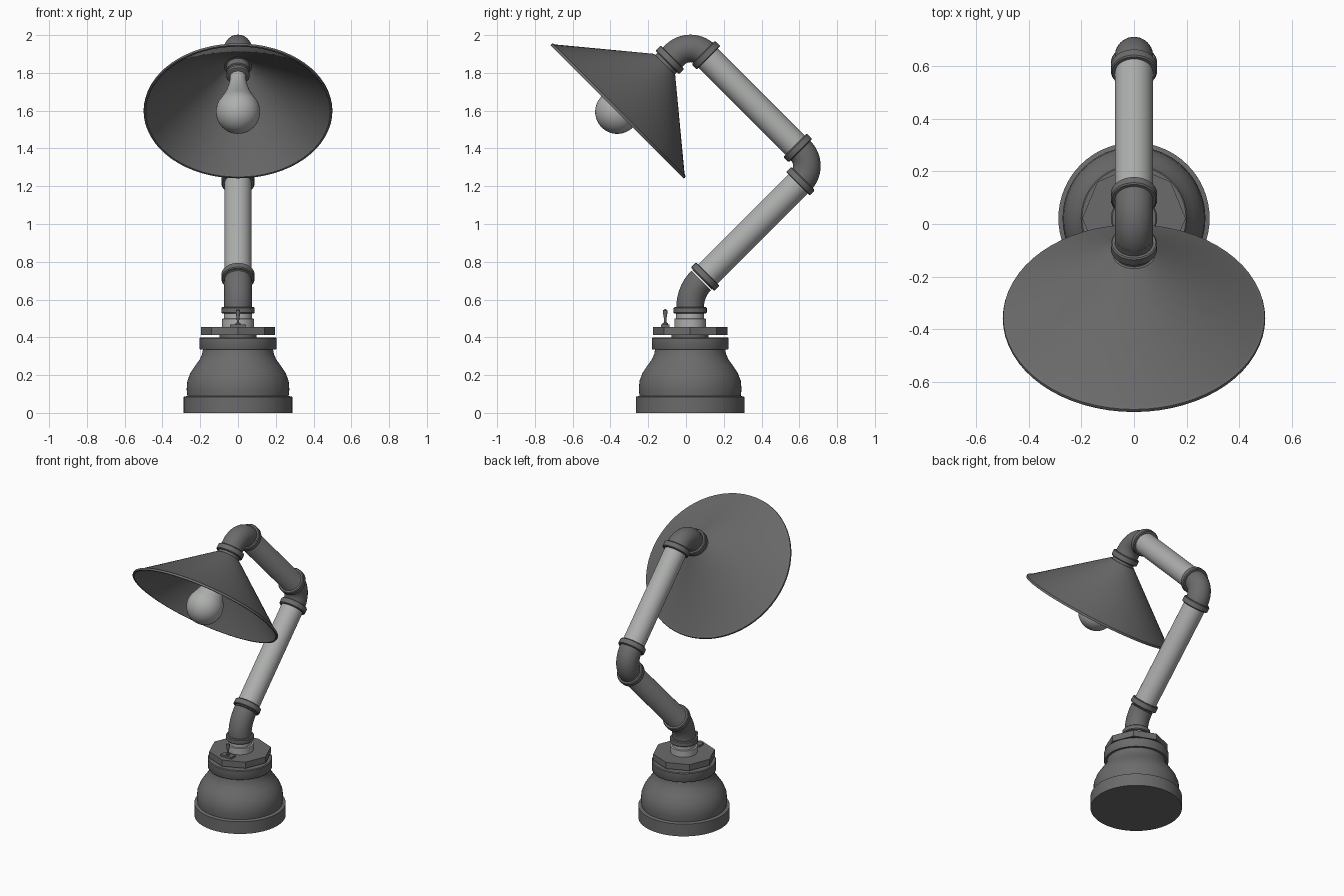
import bpy, bmesh, math
from mathutils import Vector

if "Cube" in bpy.data.objects:
    bpy.data.objects.remove(bpy.data.objects["Cube"])

def material(name, rgb):
    m = bpy.data.materials.new(name)
    m.diffuse_color = (*rgb, 1)
    m.use_nodes = True
    m.node_tree.nodes["Principled BSDF"].inputs["Base Color"].default_value = m.diffuse_color
    return m

DARK = material("dark_iron", (0.147, 0.147, 0.149))
LIGHT = material("light_steel", (0.42, 0.43, 0.42))
GLASS = material("bulb_glass", (0.42, 0.43, 0.42))
CY = 0.022                      # y of the base axis
S = math.sqrt(0.5)
UP = Vector((0, 0, 1))

def finish(name, bm, mat, smooth=True):
    bmesh.ops.remove_doubles(bm, verts=bm.verts, dist=1e-5)
    bmesh.ops.recalc_face_normals(bm, faces=bm.faces)
    me = bpy.data.meshes.new(name)
    bm.to_mesh(me)
    bm.free()
    me.materials.append(mat)
    ob = bpy.data.objects.new(name, me)
    bpy.context.collection.objects.link(ob)
    if smooth:
        bpy.ops.object.select_all(action='DESELECT')
        ob.select_set(True)
        bpy.context.view_layer.objects.active = ob
        bpy.ops.object.shade_smooth_by_angle(angle=math.radians(35))
    return ob

def skin(bm, rings):
    n = len(rings[0])
    for a, b in zip(rings, rings[1:]):
        for i in range(n):
            j = (i + 1) % n
            bm.faces.new((a[i], a[j], b[j], b[i]))
    bm.faces.new(rings[0])
    bm.faces.new(rings[-1])

def lathe(name, profile, mat, origin, axis=UP, segs=48, smooth=True):
    """Spin (radius, height) points round an axis lying in the x = 0 plane."""
    bm = bmesh.new()
    o, axis = Vector(origin), Vector(axis).normalized()
    side = Vector((1, 0, 0))
    other = axis.cross(side)
    rings = []
    for r, h in profile:
        r = max(r, 0.001)
        rings.append([bm.verts.new(o + axis * h
                      + side * (r * math.cos(2 * math.pi * i / segs))
                      + other * (r * math.sin(2 * math.pi * i / segs)))
                      for i in range(segs)])
    skin(bm, rings)
    return finish(name, bm, mat, smooth)

def rod(name, a, b, r, mat):
    a, b = Vector((0, *a)), Vector((0, *b))
    return lathe(name, [(r, 0), (r, (b - a).length)], mat, a, b - a, 40)

def collar(name, yz, axis, r=0.088, t=0.04):
    prof = [(r - 0.005, -t / 2), (r, -t / 2 + 0.005), (r, t / 2 - 0.005), (r - 0.005, t / 2)]
    return lathe(name, prof, DARK, (0, *yz), (0, *axis), 40)

def elbow(name, center, radius, a0, a1, r=0.073, steps=14, segs=40):
    """Bent pipe: arc in the yz plane from angle a0 to a1 in degrees."""
    bm = bmesh.new()
    rings = []
    for k in range(steps + 1):
        a = math.radians(a0 + (a1 - a0) * k / steps)
        out = Vector((0, math.cos(a), math.sin(a)))
        c = Vector((0, *center)) + out * radius
        rings.append([bm.verts.new(c + out * (r * math.cos(2 * math.pi * i / segs))
                      + Vector((r * math.sin(2 * math.pi * i / segs), 0, 0)))
                      for i in range(segs)])
    skin(bm, rings)
    return finish(name, bm, DARK)

# Base: foot flange, bell and top ring
lathe("base_bell", [(0, 0), (0.288, 0), (0.288, 0.085), (0.268, 0.09), (0.272, 0.125),
                    (0.268, 0.17), (0.252, 0.212), (0.228, 0.248), (0.203, 0.282),
                    (0.190, 0.312), (0.186, 0.335), (0.200, 0.335), (0.203, 0.34),
                    (0.203, 0.395), (0.198, 0.40), (0, 0.40)], DARK, (0, CY, 0), segs=64)
lathe("base_plug", [(0.098, 0.39), (0.098, 0.42)], DARK, (0, CY, 0))
lathe("octagon_plate", [(0.197, 0.412), (0.197, 0.455)], DARK, (0, CY, 0), segs=8, smooth=False)
lathe("pipe_stub", [(0.084, 0.45), (0.084, 0.498), (0.074, 0.50), (0.074, 0.54)], LIGHT, (0, CY, 0))

# Toggle switch
bm = bmesh.new()
bmesh.ops.create_cube(bm, size=1)
for v in bm.verts:
    v.co = Vector((v.co.x * 0.085, v.co.y * 0.045 - 0.11, v.co.z * 0.016 + 0.46))
finish("switch_base", bm, DARK, False)
lathe("switch_lever", [(0.014, 0.465), (0.014, 0.475), (0.006, 0.478), (0.007, 0.50),
                       (0.012, 0.53), (0.011, 0.543), (0, 0.55)], DARK, (0, -0.11, 0), segs=16)

# Elbows and their collars
elbow("lower_elbow", (CY + 0.2, 0.56), 0.2, 180, 135)
R = 0.115
elbow("middle_elbow", (0.6875 - R / S, 1.3075), R, -45, 45)
elbow("top_elbow", (0.023, 1.977 - R / S), R, 45, 135)
collar("lower_elbow_collar_bottom", (CY, 0.543), (0, 1), t=0.034)
collar("lower_elbow_collar_top", (0.102, 0.721), (1, 1))
collar("middle_elbow_collar_bottom", (0.606, 1.227), (1, 1))
collar("middle_elbow_collar_top", (0.592, 1.403), (-1, 1))
collar("top_elbow_collar_back", (0.106, 1.894), (-1, 1))
collar("top_elbow_collar_front", (-0.085, 1.869), (-1, -1))

# Straight arms
rod("lower_arm", (0.085, 0.705), (0.61, 1.23), 0.072, LIGHT)
rod("upper_arm", (0.604, 1.391), (0.104, 1.891), 0.072, LIGHT)
rod("shade_neck", (-0.05, 1.904), (-0.12, 1.834), 0.073, DARK)

# Shade, socket and bulb share one tilted axis from the rim centre
RIM, TILT = (0, -0.364, 1.594), (0, S, S)
lathe("shade", [(0, 0.354), (0.080, 0.354), (0.484, 0.020), (0.498, 0.014), (0.5, 0.007),
                (0.498, 0), (0.488, 0), (0.484, 0.008), (0.072, 0.338), (0, 0.338)],
      DARK, RIM, TILT, 64)
lathe("bulb_socket", [(0.05, 0.262), (0.062, 0.268), (0.062, 0.285), (0.056, 0.288),
                      (0.056, 0.30), (0.062, 0.303), (0.062, 0.345)], DARK, RIM, TILT, 32)
globe = [(0.117 * math.cos(math.radians(a)), 0.117 * math.sin(math.radians(a)))
         for a in range(-90, 31, 10)]
lathe("bulb", globe + [(0.085, 0.093), (0.066, 0.137), (0.052, 0.185), (0.044, 0.23),
                       (0.042, 0.28)], GLASS, RIM, TILT, 40)
